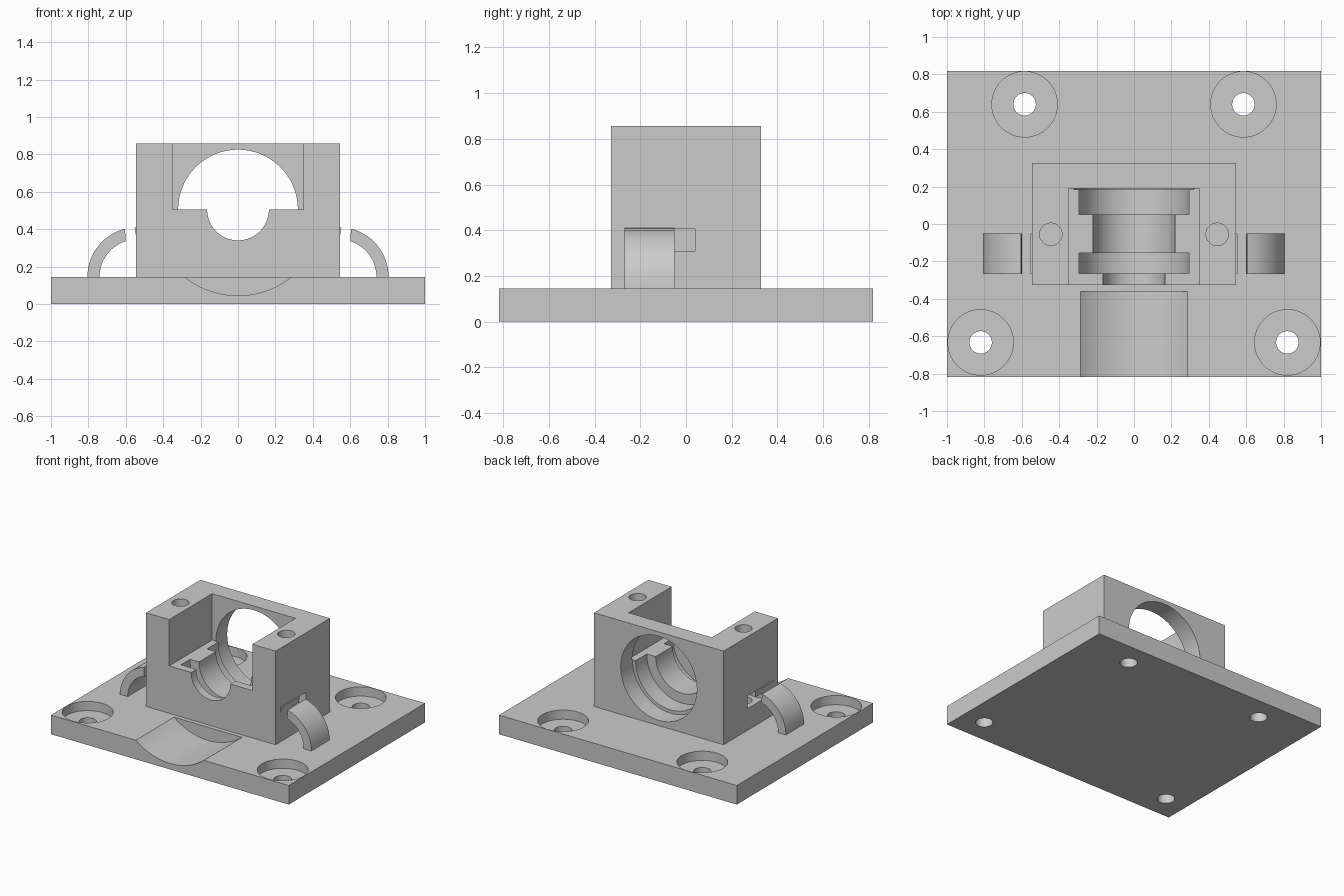
import bpy
import bmesh
from math import sin, cos, pi, radians
from mathutils import Matrix

cube = bpy.data.objects.get("Cube")
if cube:
    bpy.data.objects.remove(cube, do_unlink=True)

grey = bpy.data.materials.new("light grey plastic")
grey.use_nodes = True
grey.diffuse_color = (0.6, 0.6, 0.6, 1)
grey.node_tree.nodes["Principled BSDF"].inputs["Base Color"].default_value = (0.6, 0.6, 0.6, 1)

TOP = 0.145      # upper face of the base plate
AXIS = 0.505     # height of the bore axis


def finish(name, bm):
    bmesh.ops.recalc_face_normals(bm, faces=bm.faces)
    mesh = bpy.data.meshes.new(name)
    bm.to_mesh(mesh)
    bm.free()
    mesh.materials.append(grey)
    obj = bpy.data.objects.new(name, mesh)
    bpy.context.collection.objects.link(obj)
    return obj


def box(name, x, y, z):
    bm = bmesh.new()
    bmesh.ops.create_cube(bm, size=1)
    for v in bm.verts:
        v.co = [lo + (hi - lo) * (c + 0.5) for c, (lo, hi) in zip(v.co, (x, y, z))]
    return finish(name, bm)


def lathe(name, profile, matrix, n=72):
    """Solid of revolution around local z from (height, radius) pairs."""
    bm = bmesh.new()
    angles = [2 * pi * (i + 0.5) / n for i in range(n)]
    rings = [[bm.verts.new((r * cos(a), r * sin(a), h)) for a in angles] for h, r in profile]
    for a, b in zip(rings, rings[1:]):
        for i in range(n):
            j = (i + 1) % n
            bm.faces.new((a[i], a[j], b[j], b[i]))
    bm.faces.new(rings[0])
    bm.faces.new(rings[-1])
    bm.transform(matrix)
    return finish(name, bm)


def prism(name, points, y0, y1):
    """Extrude an x-z outline along y."""
    bm = bmesh.new()
    face = bm.faces.new([bm.verts.new((x, y0, z)) for x, z in points])
    new = bmesh.ops.extrude_face_region(bm, geom=[face])["geom"]
    bmesh.ops.translate(bm, vec=(0, y1 - y0, 0),
                        verts=[g for g in new if isinstance(g, bmesh.types.BMVert)])
    return finish(name, bm)


def select(obj):
    bpy.ops.object.select_all(action='DESELECT')
    obj.select_set(True)
    bpy.context.view_layer.objects.active = obj


def carve(obj, cutters):
    select(obj)
    for c in cutters:
        c.hide_render = True
        mod = obj.modifiers.new("cut", 'BOOLEAN')
        mod.operation = 'DIFFERENCE'
        mod.solver = 'EXACT'
        mod.object = c
        bpy.ops.object.modifier_apply(modifier=mod.name)
        bpy.data.objects.remove(c, do_unlink=True)


def smooth(obj):
    select(obj)
    bpy.ops.object.shade_smooth_by_angle(angle=radians(25))


def along_y(z):
    return Matrix.Translation((0, 0, z)) @ Matrix.Rotation(-pi / 2, 4, 'X')


# Base plate with counterbored holes and a shallow front trough
base = box("base_plate", (-1, 1), (-0.818, 0.818), (0, TOP))
hole = [(-0.1, 0.06), (0.075, 0.06), (0.075, 0.175), (0.3, 0.175)]
cutters = [lathe("mount_hole", hole, Matrix.Translation((s * x, y, 0)))
           for s in (-1, 1) for x, y in ((0.585, 0.64), (0.82, -0.633))]
cutters.append(lathe("trough", [(-1, 0.46), (-0.36, 0.46)], along_y(AXIS), 144))
carve(base, cutters)
smooth(base)

# Bearing block with open top pocket, stepped bore, screw holes and nut slots
block = box("bearing_block", (-0.545, 0.545), (-0.327, 0.327), (TOP, 0.857))
bore = [(-0.5, 0.165), (-0.265, 0.165), (-0.265, 0.295), (-0.155, 0.295), (-0.155, 0.22),
        (0.05, 0.22), (0.05, 0.295), (0.185, 0.295), (0.185, 0.32), (0.5, 0.32)]
cutters = [box("pocket", (-0.35, 0.35), (-0.5, 0.19), (AXIS, 1)),
           lathe("stepped_bore", bore, along_y(AXIS), 96)]
for s in (-1, 1):
    cutters.append(lathe("screw_hole", [(0.25, 0.06), (1, 0.06)],
                         Matrix.Translation((s * 0.445, -0.055, 0)), 48))
    cutters.append(box("nut_slot", sorted((s * 0.35, s * 0.7)), (-0.15, 0.04), (0.31, 0.405)))
carve(block, cutters)
smooth(block)

# Curved side clips, each facing a small lip on the block
for s, side in ((1, "left"), (-1, "right")):
    arc = [(0.54 + r * cos(a), TOP + r * sin(a))
           for r, end, order in ((0.265, 76, 1), (0.2, 72.5, -1))
           for a in [radians(end * i / 20) for i in range(21)][::order]]
    clip = prism(side + "_clip", [(s * x, z) for x, z in arc], -0.268, -0.05)
    smooth(clip)
    lip = [(0.545, 0.36), (0.553, 0.408), (0.545, 0.409)]
    prism(side + "_clip_lip", [(s * x, z) for x, z in lip], -0.268, -0.05)
